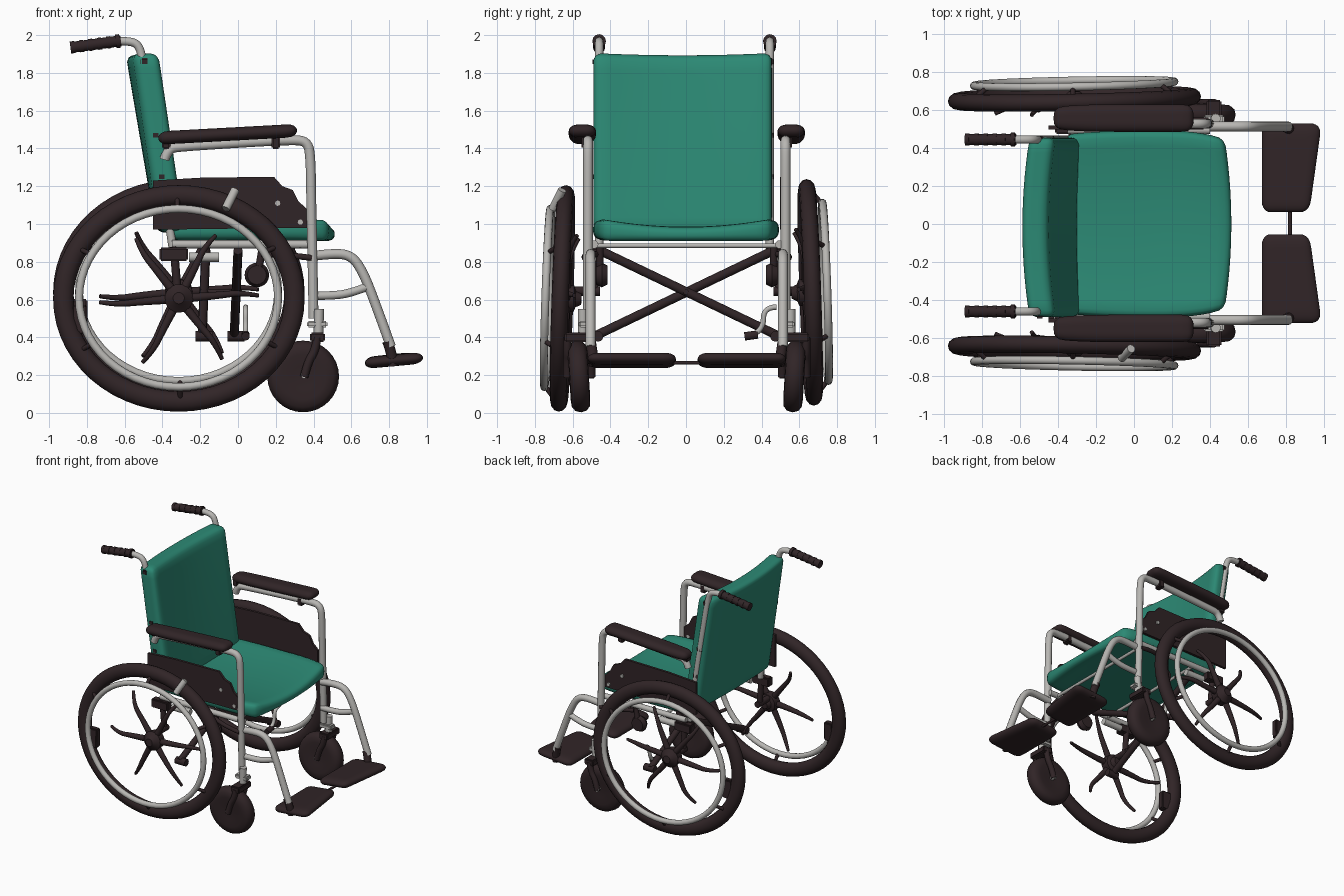
import bpy, bmesh, math
from mathutils import Vector, Matrix

cube = bpy.data.objects.get("Cube")
if cube:
    bpy.data.objects.remove(cube, do_unlink=True)


def material(name, rgb):
    m = bpy.data.materials.new(name)
    m.use_nodes = True
    m.diffuse_color = (*rgb, 1)
    m.node_tree.nodes["Principled BSDF"].inputs["Base Color"].default_value = (*rgb, 1)
    return m


GREEN = material("green upholstery", (0.025, 0.25, 0.175))
DARK = material("dark rubber", (0.03, 0.018, 0.02))
METAL = material("grey metal", (0.48, 0.47, 0.45))


def add(name, mesh, mat, smooth=True):
    ob = bpy.data.objects.new(name, mesh)
    bpy.context.collection.objects.link(ob)
    mesh.materials.clear()
    mesh.materials.append(mat)
    if smooth:
        bpy.ops.object.select_all(action="DESELECT")
        ob.select_set(True)
        bpy.context.view_layer.objects.active = ob
        bpy.ops.object.shade_smooth_by_angle(angle=math.radians(40))
    return ob


def add_bmesh(name, bm, mat, smooth=True):
    bmesh.ops.recalc_face_normals(bm, faces=bm.faces)
    mesh = bpy.data.meshes.new(name)
    bm.to_mesh(mesh)
    bm.free()
    return add(name, mesh, mat, smooth)


def tube(name, points, radius, mat, closed=False, taper=1.0):
    """Round bar along a path; corners of open paths are rounded."""
    cu = bpy.data.curves.new(name, "CURVE")
    cu.dimensions = "3D"
    cu.bevel_depth = radius
    cu.bevel_resolution = 4
    cu.resolution_u = 5
    cu.use_fill_caps = not closed
    bend = len(points) > 2 and not closed
    sp = cu.splines.new("NURBS" if bend else "POLY")
    sp.points.add(len(points) - 1)
    for i, (p, co) in enumerate(zip(sp.points, points)):
        p.co = (*co, 1)
        p.radius = 1 + (taper - 1) * i / (len(points) - 1)
    sp.use_cyclic_u = closed
    if bend:
        sp.order_u = 3
        sp.use_endpoint_u = True
    tmp = bpy.data.objects.new(name + "_path", cu)
    bpy.context.collection.objects.link(tmp)
    dg = bpy.context.evaluated_depsgraph_get()
    mesh = bpy.data.meshes.new_from_object(tmp.evaluated_get(dg))
    bpy.data.objects.remove(tmp, do_unlink=True)
    return add(name, mesh, mat)


def lathe(name, profile, centre, mat, steps=32):
    """Turn (radius, y) points about an axis along y."""
    bm = bmesh.new()
    vs = [bm.verts.new((r, y, 0)) for r, y in profile]
    es = [bm.edges.new(pair) for pair in zip(vs, vs[1:])]
    bmesh.ops.spin(bm, geom=vs + es, cent=(0, 0, 0), axis=(0, 1, 0),
                   angle=math.tau, steps=steps)
    bmesh.ops.remove_doubles(bm, verts=bm.verts, dist=0.0005)
    bmesh.ops.translate(bm, verts=bm.verts, vec=centre)
    return add_bmesh(name, bm, mat)


def cushion(name, half, radius, shape, mat):
    """Rounded box of the given half sizes; shape maps its -1..1 coordinates."""
    bm = bmesh.new()
    bmesh.ops.create_cube(bm, size=2)
    bmesh.ops.subdivide_edges(bm, edges=bm.edges[:], cuts=15, use_grid_fill=True)
    for v in bm.verts:
        p = Vector([math.sin(c * math.pi / 2) * h for c, h in zip(v.co, half)])
        core = Vector([max(radius - h, min(h - radius, c)) for c, h in zip(p, half)])
        p = core + (p - core).normalized() * radius
        v.co = shape(*[c / h for c, h in zip(p, half)])
    return add_bmesh(name, bm, mat)


def block(name, centre, size, mat):
    bm = bmesh.new()
    bmesh.ops.create_cube(bm, size=1)
    bmesh.ops.scale(bm, vec=size, verts=bm.verts)
    bmesh.ops.translate(bm, vec=centre, verts=bm.verts)
    bmesh.ops.bevel(bm, geom=bm.edges[:], offset=0.008, segments=2, affect="EDGES")
    return add_bmesh(name, bm, mat)


def plate(name, outline, y, thick, mat):
    """Flat panel from an (x, z) outline."""
    bm = bmesh.new()
    face = bm.faces.new([bm.verts.new((x, y - thick / 2, z)) for x, z in outline])
    ext = bmesh.ops.extrude_face_region(bm, geom=[face])
    bmesh.ops.translate(bm, vec=(0, thick, 0),
                        verts=[g for g in ext["geom"] if isinstance(g, bmesh.types.BMVert)])
    return add_bmesh(name, bm, mat, False)


# Upholstery
def seat_shape(u, v, w):
    front = max(0, u)
    z = 0.947 + 0.032 * w + (0.045 * v * v + 0.012 * front) * (w + 1) / 2
    return (0.075 + 0.437 * u - 0.035 * front * v * v,
            v * (0.492 - 0.045 * front ** 3 - 0.02 * max(0, -u) ** 2), z - 0.008 * front ** 4)


def back_shape(u, v, w):
    z = 1.43 + 0.475 * w - 0.012 * (1 - v * v) * max(0, w)
    hollow = (0.028 + 0.012 * w) * (1 - v * v)
    return -0.482 + 0.145 * (1.88 - z) - hollow + u * 0.07, 0.472 * v - 0.018, z


cushion("seat_cushion", (0.435, 0.485, 0.05), 0.045, seat_shape, GREEN)
cushion("backrest", (0.07, 0.472, 0.475), 0.045, back_shape, GREEN)


def ring(rx, rz, y, n=56):
    return [(rx * math.cos(i * math.tau / n), y, rz * math.sin(i * math.tau / n)) for i in range(n)]


for s, side in ((-1, "right"), (1, "left")):
    def P(x, y, z):
        return Vector((x, s * y + 0.004, z))

    def path(y, pts):
        return [P(x, y, z) for x, z in pts]

    # Large wheel, built about its own centre and then leaned outward at the foot
    tyre = tube(side + "_tyre", ring(0.612, 0.546, 0), 0.054, DARK, True)
    tyre.data.transform(Matrix.Scale(0.84, 4, (0, 1, 0)))
    wheel = [tyre, tube(side + "_hand_rim", ring(0.527, 0.472, s * 0.08), 0.021, METAL, True),
             lathe(side + "_hub", [(0, -s * 0.1), (0.03, -s * 0.1), (0.045, -s * 0.07), (0.07, -s * 0.06),
                                   (0.075, 0), (0.05, s * 0.02), (0.03, s * 0.04), (0, s * 0.04)],
                   (0, 0, 0), DARK, 24)]
    for k in range(6):
        a = math.radians(5 + 60 * k)

        def polar(r, turn, y):
            return (r * math.cos(a + turn), s * y, 0.9 * r * math.sin(a + turn))
        wheel.append(tube(f"{side}_spoke_{k}", [polar(0.04, 0, -0.02), polar(0.2, 0, -0.02),
                     polar(0.33, 0.02, -0.025), polar(0.42, -0.04, -0.07)], 0.024, DARK, taper=0.45))
        b = a + 0.45
        wheel.append(tube(f"{side}_rim_clip_{k}",
                          [(r * math.cos(b), s * y, r * 0.89 * math.sin(b)) for r, y in
                           ((0.52, 0.08), (0.59, 0.03))], 0.013, DARK))
    wheel.append(block(side + "_wheel_weight", (-0.525, 0, -0.11), (0.08, 0.05, 0.15), DARK))
    place = (Matrix.Translation((-0.313, s * 0.656 + 0.002, 0.622 + 0.016 * s))
             @ Matrix.Rotation(s * 0.02, 4, "Z") @ Matrix.Rotation(s * 0.034, 4, "X"))
    for ob in wheel:
        ob.matrix_world = place
    tube(side + "_axle", [P(-0.32, 0.46, 0.645), P(-0.32, 0.62, 0.645)], 0.025, DARK)
    tube(side + "_axle_bracket", [P(-0.32, 0.49, 0.64), P(-0.34, 0.49, 0.88)], 0.022, DARK)

    # Caster wheel and fork
    rim = [(0, 0.043), (0.06, 0.045), (0.12, 0.052), (0.16, 0.048), (0.182, 0.03)]
    caster = lathe(side + "_caster_wheel", [(r, -y) for r, y in rim] + [(0.19, 0)] + rim[::-1], (0, 0, 0), DARK)
    caster.matrix_world = Matrix.Translation(P(0.345, 0.57, 0.193)) @ Matrix.Rotation(-s * 0.06, 4, "X")
    tube(side + "_caster_bolt", [P(0.35, 0.49, 0.2), P(0.35, 0.645, 0.2)], 0.018, METAL)
    for y, place_name in ((0.505, "inner"), (0.632, "outer")):
        tube(f"{side}_fork_{place_name}",
             path(y, ((0.35, 0.19), (0.37, 0.27), (0.41, 0.33), (0.42, 0.4))), 0.022, DARK)
    block(side + "_fork_crown", P(0.42, 0.567, 0.4), (0.08, 0.16, 0.05), DARK)
    tube(side + "_caster_stem", [P(0.425, 0.55, 0.4), P(0.43, 0.55, 0.55)], 0.026, METAL)
    block(side + "_stem_clamp", P(0.42, 0.54, 0.47), (0.11, 0.06, 0.035), METAL)

    # Arm frame, pad and clothing guard
    tube(side + "_arm_frame", path(0.523, ((-0.39, 1.34), (-0.37, 1.4), (-0.3, 1.41), (0.0, 1.43), (0.27, 1.445),
         (0.37, 1.44), (0.385, 1.34), (0.388, 1.1), (0.395, 0.8), (0.4, 0.5))), 0.026, METAL)

    def pad_shape(u, v, w):
        width = 0.072 - 0.015 * max(0, -u) ** 3
        return P(-0.055 + 0.367 * u, 0.553 + width * v, 1.475 + 0.02 * u + 0.035 * w)
    cushion(side + "_arm_pad", (0.367, 0.072, 0.05), 0.05, pad_shape, DARK)
    for x, clamp in ((-0.38, "rear"), (0.2, "front")):
        block(f"{side}_pad_clamp_{clamp}", P(x, 0.527, 1.43), (0.045, 0.06, 0.065), DARK)
    plate(side + "_clothing_guard", ((-0.45, 0.97), (-0.45, 1.23), (-0.2, 1.245), (0.19, 1.25), (0.235, 1.2),
          (0.29, 1.18), (0.32, 1.12), (0.365, 1.08), (0.365, 0.98)), s * 0.507, 0.02, DARK)
    for x, z in ((0.21, 1.11), (0.33, 1.01)):
        tube(side + "_guard_bolt", [P(x, 0.5, z), P(x, 0.525, z)], 0.014, METAL)

    # Back post, push handle and ribbed grip
    gy = s * 0.452 - 0.008
    tube(side + "_back_post", [(x, gy, z) for x, z in ((-0.345, 0.87), (-0.395, 1.2), (-0.485, 1.75),
         (-0.505, 1.87), (-0.525, 1.95), (-0.58, 1.97), (-0.66, 1.968))], 0.022, METAL)
    tube(side + "_grip", [(-0.62, gy, 1.97), (-0.88, gy, 1.935)], 0.029, DARK)
    for k in range(6):
        x = -0.625 - 0.048 * k
        z = 1.97 + (x + 0.62) * 0.135
        tube(f"{side}_grip_rib_{k}", [(x, gy, z), (x - 0.022, gy, z - 0.003)], 0.036 if k == 0 else 0.032, DARK)
    for z in (1.25, 1.47, 1.86):
        block(side + "_back_clip", (-0.478 + 0.15 * (1.75 - z), s * 0.465 - 0.016, z), (0.045, 0.03, 0.04), DARK)

    # Seat rails and lower bits
    tube(side + "_seat_rail", path(0.49, ((-0.35, 0.892), (0.4, 0.892))), 0.022, METAL)
    tube(side + "_short_rail", path(0.47, ((-0.26, 0.825), (-0.1, 0.825))), 0.025, METAL)
    block(side + "_rail_bracket", P(-0.34, 0.5, 0.84), (0.15, 0.06, 0.07), DARK)
    lathe(side + "_brake_knob", [(0, -0.03), (0.05, -0.03), (0.065, 0), (0.05, 0.03), (0, 0.03)],
          P(0.1, 0.45, 0.73), DARK, 20)
    tube(side + "_brake_arm", path(0.46, ((0.1, 0.73), (0.12, 0.8), (0.13, 0.89))), 0.02, DARK)
    tube(side + "_brake_link", [P(0.13, 0.48, 0.84), P(0.25, 0.55, 0.84), P(0.39, 0.54, 0.82)], 0.016, DARK)

    # Leg hanger
    tube(side + "_leg_tube", path(0.509, ((0.39, 0.83), (0.5, 0.845), (0.6, 0.835), (0.66, 0.75),
         (0.72, 0.6), (0.81, 0.35))), 0.026, METAL)
    tube(side + "_leg_brace", path(0.509, ((0.39, 0.62), (0.5, 0.62), (0.6, 0.635), (0.69, 0.67))), 0.022, METAL)
    tube(side + "_foot_post", [P(0.79, 0.509, 0.38), P(0.815, 0.5, 0.32), P(0.82, 0.49, 0.25)], 0.028, DARK)

    # Footplate
    def foot_shape(u, v, w):
        t = (v + 1) / 2
        return P(0.672 + (u + 1) / 2 * (0.25 + 0.065 * t), 0.058 + 0.467 * t, 0.278 + 0.014 * u + 0.031 * w)
    cushion(side + "_footplate", (0.15, 0.23, 0.055), 0.055, foot_shape, DARK)

    # Folding cross brace
    bx = -0.18 if s < 0 else -0.01
    tube(side + "_cross_brace", [P(bx - 0.01, 0.48, 0.41), P(bx + 0.01, -0.46, 0.86)], 0.024, DARK)
    tube(side + "_brace_foot", path(0.47, ((bx - 0.045, 0.405), (bx + 0.045, 0.405))), 0.028, DARK)

# Joining bars and single parts
tube("footplate_link", [(0.82, -0.08, 0.265), (0.82, 0.08, 0.265)], 0.01, DARK)
for x in (-0.15, 0.33):
    tube("seat_cross_bar", [(x, -0.5, 0.885), (x, 0.5, 0.885)], 0.012, METAL)
tube("brace_pivot", [(-0.2, 0, 0.64), (0.02, 0, 0.64)], 0.015, DARK)
tube("brake_stub", [(-0.015, -0.655, 1.18), (-0.065, -0.705, 1.08)], 0.023, METAL)
tube("side_lever", [(0.04, 0.48, 0.56), (0.04, 0.41, 0.56), (0.04, 0.41, 0.44), (0.04, 0.35, 0.41)], 0.014, METAL)
tube("side_lever_tip", [(0.04, 0.38, 0.415), (0.04, 0.31, 0.405)], 0.022, DARK)
